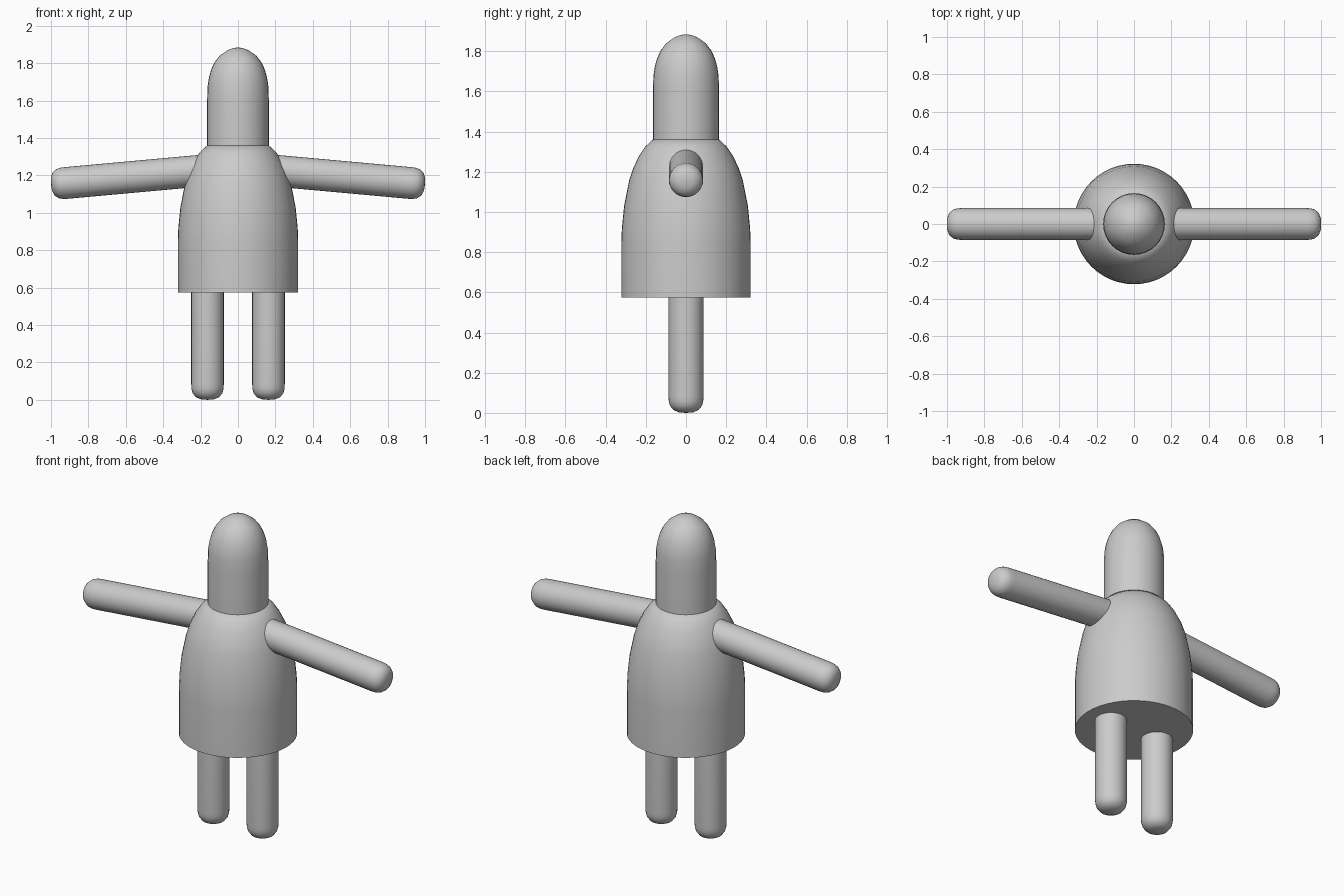
import bpy, bmesh, math
from mathutils import Matrix, Vector

if "Cube" in bpy.data.objects:
    bpy.data.objects.remove(bpy.data.objects["Cube"])

grey = bpy.data.materials.new("plain grey")
grey.diffuse_color = (0.6, 0.6, 0.6, 1)
grey.use_nodes = True
grey.node_tree.nodes["Principled BSDF"].inputs["Base Color"].default_value = grey.diffuse_color


def lathe(name, profile, sides=32, matrix=Matrix()):
    """Closed solid of revolution from (radius, height) pairs, bottom to top."""
    bm = bmesh.new()
    rings = []
    for r, z in profile:
        count = 1 if r == 0 else sides
        rings.append([bm.verts.new((r * math.cos(math.tau * i / sides),
                                    r * math.sin(math.tau * i / sides), z))
                      for i in range(count)])
    for a, b in zip(rings, rings[1:]):
        for i in range(sides):
            j = (i + 1) % sides
            if len(a) == 1:
                bm.faces.new((a[0], b[j], b[i]))
            elif len(b) == 1:
                bm.faces.new((a[i], a[j], b[0]))
            else:
                bm.faces.new((a[i], a[j], b[j], b[i]))
    for ring in (rings[0], rings[-1]):
        if len(ring) > 1:
            bm.faces.new(ring)
    bmesh.ops.recalc_face_normals(bm, faces=bm.faces)
    bm.transform(matrix)
    mesh = bpy.data.meshes.new(name)
    bm.to_mesh(mesh)
    bm.free()
    mesh.materials.append(grey)
    obj = bpy.data.objects.new(name, mesh)
    bpy.context.collection.objects.link(obj)
    bpy.context.view_layer.objects.active = obj
    obj.select_set(True)
    bpy.ops.object.shade_smooth_by_angle(angle=math.radians(50))
    obj.select_set(False)
    return obj


def limb(name, tip, root, r):
    """Round-ended rod running from its tip to its root."""
    tip, root = Vector(tip), Vector(root)
    axis = root - tip
    cap = [(0, 0), (0.4, 0.03), (0.72, 0.16), (0.92, 0.42), (0.985, 0.68), (1, 0.95)]
    profile = [(a * r, b * r) for a, b in cap] + [(r, axis.length)]
    turn = axis.to_track_quat('Z', 'Y').to_matrix().to_4x4()
    return lathe(name, profile, 32, Matrix.Translation(tip) @ turn)


# bell-shaped body
lathe("body", [(0.322, 0.575), (0.322, 0.61), (0.322, 0.85), (0.319, 0.92),
               (0.308, 1.03), (0.283, 1.157), (0.262, 1.22), (0.233, 1.28),
               (0.203, 1.325), (0.165, 1.36)], 48)

# domed head
lathe("head", [(0.165, 1.33), (0.165, 1.60), (0.162, 1.68), (0.155, 1.725),
               (0.143, 1.767), (0.125, 1.805), (0.098, 1.84), (0.055, 1.87),
               (0.025, 1.881), (0, 1.884)], 32)

# arms and legs
for side, s in (("left", -1), ("right", 1)):
    limb(side + "_arm", (s, 0, 1.152), (s * 0.12, 0, 1.232), 0.085)
    limb(side + "_leg", (s * 0.163, 0, 0), (s * 0.163, 0, 0.62), 0.087)
